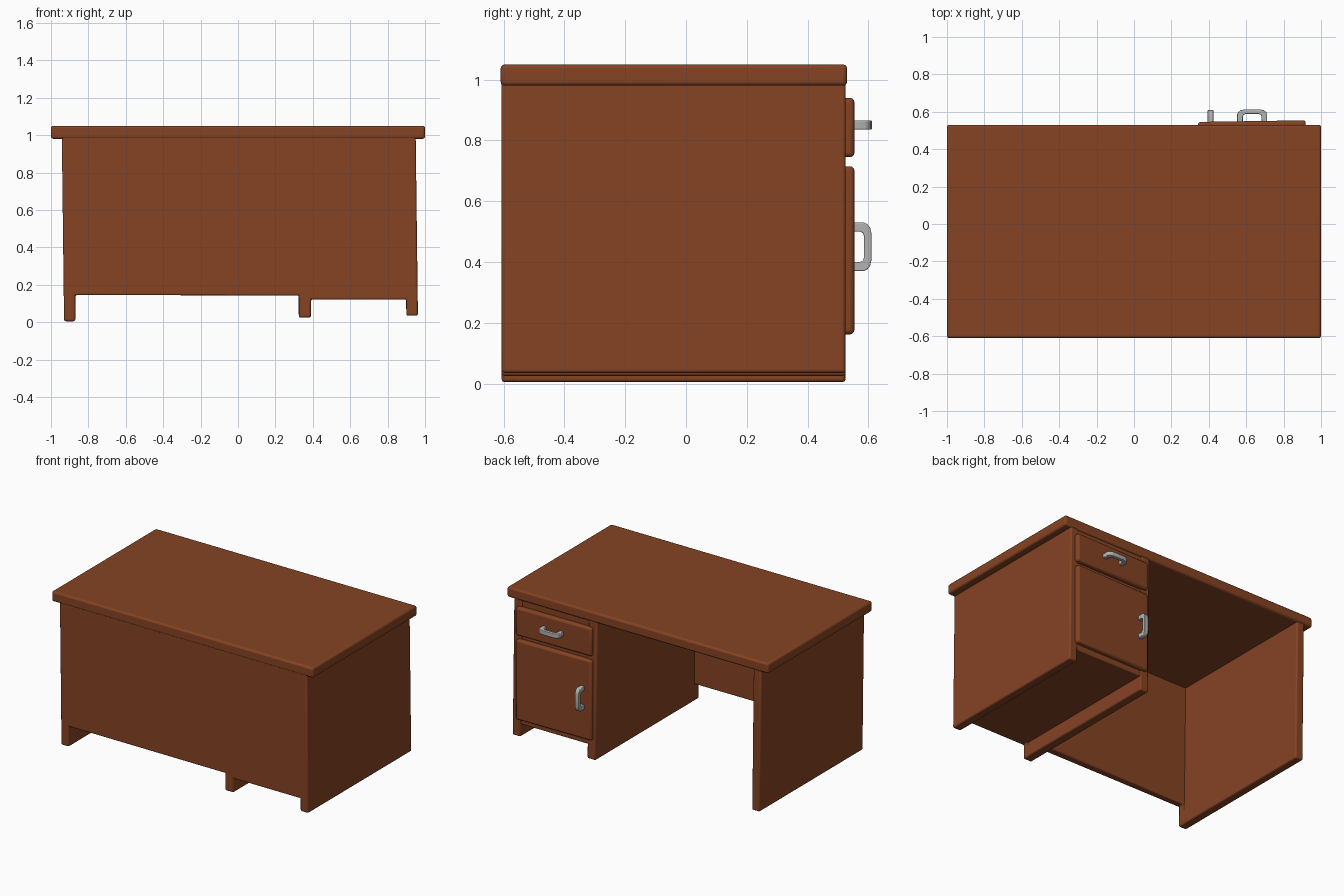
import bpy, bmesh, math
from mathutils import Matrix

if "Cube" in bpy.data.objects:
    bpy.data.objects.remove(bpy.data.objects["Cube"])


def material(name, rgb):
    m = bpy.data.materials.new(name)
    m.diffuse_color = (*rgb, 1)
    m.use_nodes = True
    m.node_tree.nodes["Principled BSDF"].inputs["Base Color"].default_value = m.diffuse_color
    return m


WOOD = material("brown wood", (0.235, 0.056, 0.017))
METAL = material("grey metal", (0.45, 0.45, 0.45))


def prism(name, pts, depth, mat, matrix, bevel):
    """Extrude a 2D outline by depth (local z), place it, round the edges."""
    bm = bmesh.new()
    face = bm.faces.new([bm.verts.new((u, v, 0)) for u, v in pts])
    new = bmesh.ops.extrude_face_region(bm, geom=[face])["geom"]
    bmesh.ops.translate(bm, vec=(0, 0, depth),
                        verts=[g for g in new if isinstance(g, bmesh.types.BMVert)])
    bmesh.ops.transform(bm, matrix=matrix, verts=bm.verts)
    bmesh.ops.recalc_face_normals(bm, faces=bm.faces)
    me = bpy.data.meshes.new(name)
    bm.to_mesh(me)
    bm.free()
    me.materials.append(mat)
    ob = bpy.data.objects.new(name, me)
    bpy.context.collection.objects.link(ob)
    b = ob.modifiers.new("rounded edges", "BEVEL")
    b.width, b.segments, b.limit_method = bevel, 3, "ANGLE"
    b.angle_limit = math.radians(40)
    bpy.ops.object.select_all(action="DESELECT")
    ob.select_set(True)
    bpy.context.view_layer.objects.active = ob
    bpy.ops.object.shade_smooth_by_angle(angle=math.radians(35))
    return ob


def upright(y):
    """Outline in x/z, extruded toward +y starting at y."""
    return Matrix(((1, 0, 0, 0), (0, 0, 1, y), (0, 1, 0, 0), (0, 0, 0, 1)))


def slab(name, x0, x1, y0, y1, z0, z1, bevel=0.012):
    return prism(name, [(x0, z0), (x1, z0), (x1, z1), (x0, z1)],
                 y1 - y0, WOOD, upright(y0), bevel)


# Desk top
slab("desk_top", -1, 1, -0.61, 0.53, 0.98, 1.05, 0.013)

# Front modesty panel, cut out between the feet (sides lean slightly)
outline = [(-0.93, 0.005), (-0.87, 0.005), (-0.87, 0.145), (0.325, 0.143),
           (0.325, 0.025), (0.39, 0.025), (0.39, 0.122), (0.90, 0.122),
           (0.90, 0.035), (0.962, 0.035), (0.95, 1.0), (-0.942, 1.0)]
prism("modesty_panel", outline, 0.055, WOOD, upright(-0.607), 0.01)

# Three leaning side panels: bottom x range, bottom z, top x range
for name, b0, b1, z, t0, t1 in [
        ("left_panel", -0.93, -0.87, 0.005, -0.942, -0.882),
        ("middle_panel", 0.325, 0.39, 0.025, 0.312, 0.377),
        ("right_panel", 0.90, 0.962, 0.035, 0.888, 0.95)]:
    prism(name, [(b0, z), (b1, z), (t1, 1.0), (t0, 1.0)],
          1.11, WOOD, upright(-0.585), 0.01)

# Cabinet floor and face board behind the drawer and door
slab("cabinet_floor", 0.36, 0.92, -0.58, 0.52, 0.122, 0.165, 0.006)
slab("cabinet_face", 0.36, 0.92, 0.49, 0.518, 0.14, 1.0, 0.004)

# Drawer and door fronts, turned very slightly
for name, z0, z1 in [("drawer_front", 0.745, 0.94), ("door_front", 0.162, 0.715)]:
    ob = slab(name, -0.288, 0.288, -0.022, 0.022, z0, z1, 0.014)
    ob.location = (0.63, 0.528, 0)
    ob.rotation_euler.z = 0.015

# Bracket handles: half profile mirrored, as (along, outward)
half_out = [(0.08, 0), (0.08, 0.045), (0.075, 0.056), (0.063, 0.066), (0.045, 0.07)]
half_in = [(0.035, 0.046), (0.045, 0.042), (0.05, 0.033), (0.05, 0)]
profile = (half_out[::-1] + half_in[::-1])
profile = profile + [(-u, v) for u, v in profile[::-1]]


def handle(name, x, y, z, vertical):
    along = (0, 0, 1) if vertical else (1, 0, 0)
    wide = (1, 0, 0) if vertical else (0, 0, 1)
    loc = (x, y, z)
    m = Matrix([(along[i], (0, 1, 0)[i], wide[i], loc[i]) for i in range(3)]
               + [(0, 0, 0, 1)])
    prism(name, profile, 0.03, METAL, m, 0.004)


handle("drawer_handle", 0.632, 0.542, 0.836, False)
handle("door_handle", 0.394, 0.54, 0.45, True)
